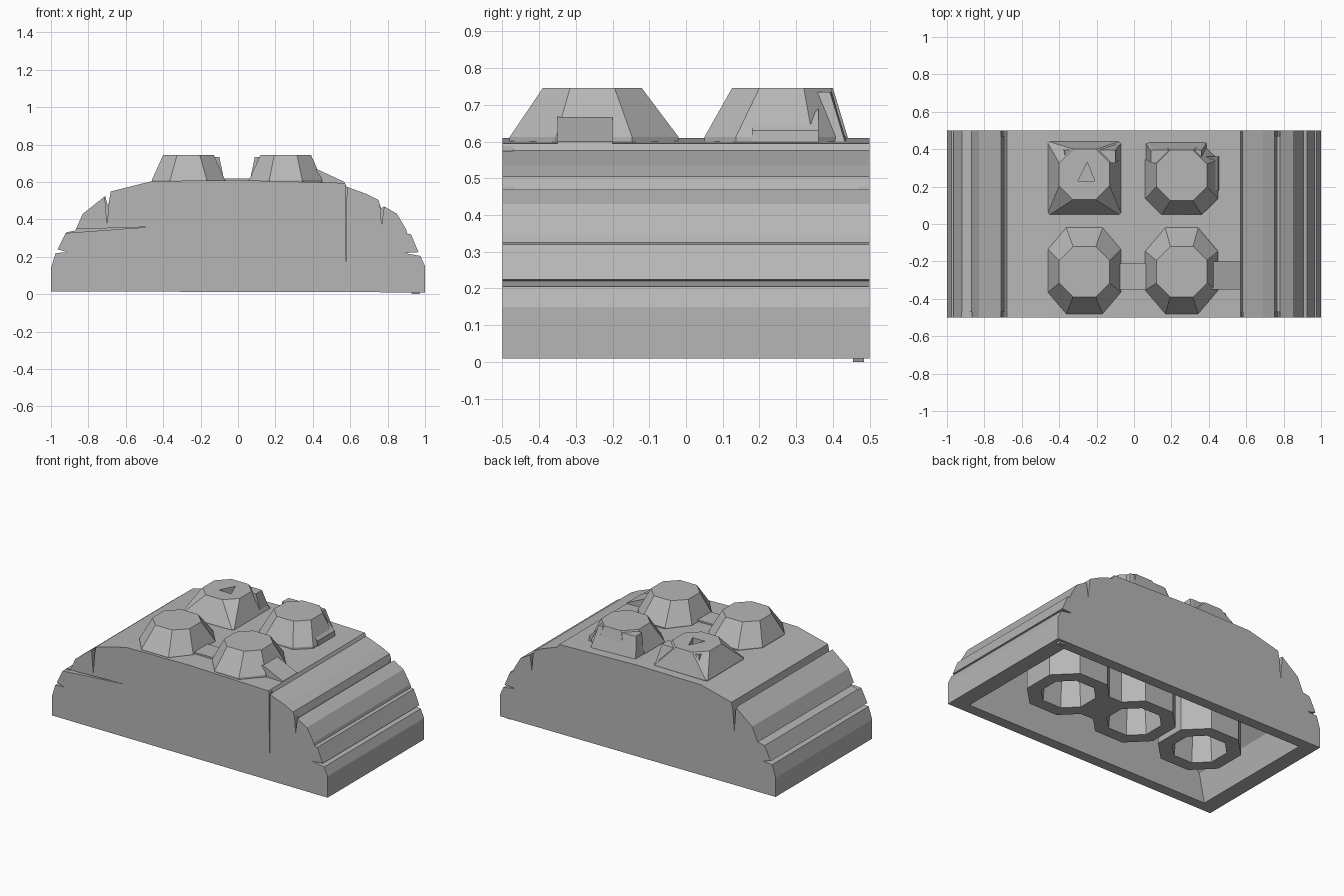
import bpy, bmesh

cube = bpy.data.objects.get("Cube")
if cube:
    bpy.data.objects.remove(cube, do_unlink=True)

grey = bpy.data.materials.new("mid_grey")
grey.use_nodes = True
colour = (0.47, 0.47, 0.47, 1)
grey.diffuse_color = colour
grey.node_tree.nodes["Principled BSDF"].inputs["Base Color"].default_value = colour


def finish(name, bm):
    bmesh.ops.recalc_face_normals(bm, faces=bm.faces)
    mesh = bpy.data.meshes.new(name)
    bm.to_mesh(mesh)
    bm.free()
    mesh.materials.append(grey)
    obj = bpy.data.objects.new(name, mesh)
    bpy.context.collection.objects.link(obj)
    return obj


def loft(name, rings, closed=False):
    """Skin matching rings; cap the ends or join the last ring to the first."""
    bm = bmesh.new()
    loops = [[bm.verts.new(p) for p in ring] for ring in rings]
    n = len(loops[0])
    pairs = list(zip(loops, loops[1:])) + ([(loops[-1], loops[0])] if closed else [])
    for a, b in pairs:
        for i in range(n):
            bm.faces.new((a[i], a[(i + 1) % n], b[(i + 1) % n], b[i]))
    if not closed:
        bm.faces.new(loops[0])
        bm.faces.new(loops[-1])
    return finish(name, bm)


def prism(name, profile, y0, y1):
    """Extrude an x-z outline from y0 to y1."""
    return loft(name, [[(x, y, z) for x, z in profile] for y in (y0, y1)])


def octagon(cx, cy, z, rx, ry, cut=0.45):
    """Rectangle with its corners cut; cut is the straight share of each side."""
    c = [(1, -cut), (1, cut), (cut, 1), (-cut, 1),
         (-1, cut), (-1, -cut), (-cut, -1), (cut, -1)]
    return [(cx + rx * x, cy + ry * y, z) for x, y in c]


def under_roof(ring):
    """Lower the ring where the roof of the hollow slopes down."""
    return [(x, y, z - max(0, abs(x) - .55) * .75) for x, y, z in ring]


def subtract(target, cutter):
    cutter.hide_render = True
    cutter.hide_set(True)
    mod = target.modifiers.new(cutter.name, 'BOOLEAN')
    mod.operation = 'DIFFERENCE'
    mod.solver = 'EXACT'
    mod.object = cutter


# Body with stepped, rounded ends
body = prism("body", [
    (-1, .015), (-1, .14), (-.975, .22), (-.91, .225), (-.965, .24), (-.92, .33),
    (-.87, .34), (-.83, .43), (-.71, .525), (-.695, .47), (-.68, .55), (-.46, .605),
    (0, .61), (.57, .595), (.58, .575), (.69, .535), (.75, .505), (.765, .46),
    (.78, .47), (.85, .43), (.90, .345), (.905, .325), (.925, .32), (.965, .225),
    (.89, .22), (.975, .205), (1, .15), (1, .01)], -.5, .5)

# Small foot under one corner
prism("corner_foot", [(.93, 0), (.97, 0), (.98, .03), (.92, .03)], .455, .485)

# Hollow underside
cavity = prism("cavity_cutter", [
    (-.92, -.1), (-.86, .2), (-.65, .42), (-.45, .52),
    (.55, .52), (.68, .42), (.85, .2), (.92, -.1)], -.43, .43)
subtract(body, cavity)

# Narrow cracks in the front and back walls
front_cracks = [[(.572, .7), (.582, .7), (.58, .08)],
                [(-.95, .325), (-.95, .345), (-.47, .36)]]
corner_cracks = [[(-.715, .56), (-.685, .56), (-.70, .37)],
                 [(.755, .53), (.785, .50), (.768, .37)]]
for outline in front_cracks + corner_cracks:
    subtract(body, prism("front_crack_cutter", outline, -.52, -.47))
for outline in corner_cracks:
    subtract(body, prism("back_crack_cutter", outline, .47, .52))

# Faceted studs
studs = {
    "stud_front_right": (-.265, -.25, .195, .23, .50),
    "stud_front_left": (.255, -.25, .195, .23, .45),
    "stud_back_right": (-.265, .245, .195, .195, .95),
    "stud_back_left": (.255, .24, .195, .19, .55)}
for name, (x, y, rx, ry, cut) in studs.items():
    top_y = y + (.02 if y > 0 else -.005)
    stud = loft(name, [octagon(x, y, .59, rx, ry, cut), octagon(x, y, .612, rx, ry, cut),
                       octagon(x, top_y, .745, .135, .135)])
    if name == "stud_back_right":
        pit = [(-.30, .23), (-.21, .23), (-.25, .33)]
        subtract(stud, loft("pit_cutter", [[(px, py, z) for px, py in pit] for z in (.68, .8)]))

# Raised flaps beside the studs
prism("flap_front", [(.34, .59), (.34, .68), (.43, .665), (.57, .60), (.57, .58)], -.35, -.20)
prism("flap_back", [(.34, .59), (.34, .72), (.40, .68), (.45, .63), (.455, .59)], .18, .36)
prism("ridge_front", [(-.09, .6), (-.09, .62), (.09, .62), (.09, .6)], -.35, -.21)

# Wedges behind the back studs
for side, x in (("right", -.235), ("left", .225)):
    loft("back_wedge_" + side, [octagon(x, .39, .59, .165, .05, .9),
                                octagon(x, .36, .735, .135, .035, .9)])

# Tubes inside the underside, two of them joined
for i, x in enumerate((-.5, 0, .5)):
    loft(f"tube_{i + 1}", [under_roof(octagon(x, 0, .54, .23, .23)),
                           octagon(x, 0, .04, .23, .23),
                           octagon(x, 0, .04, .15, .15),
                           under_roof(octagon(x, 0, .54, .11, .11))], True)
prism("tube_bridge", [(.20, .04), (.30, .04), (.30, .54), (.20, .54)], -.13, .13)
